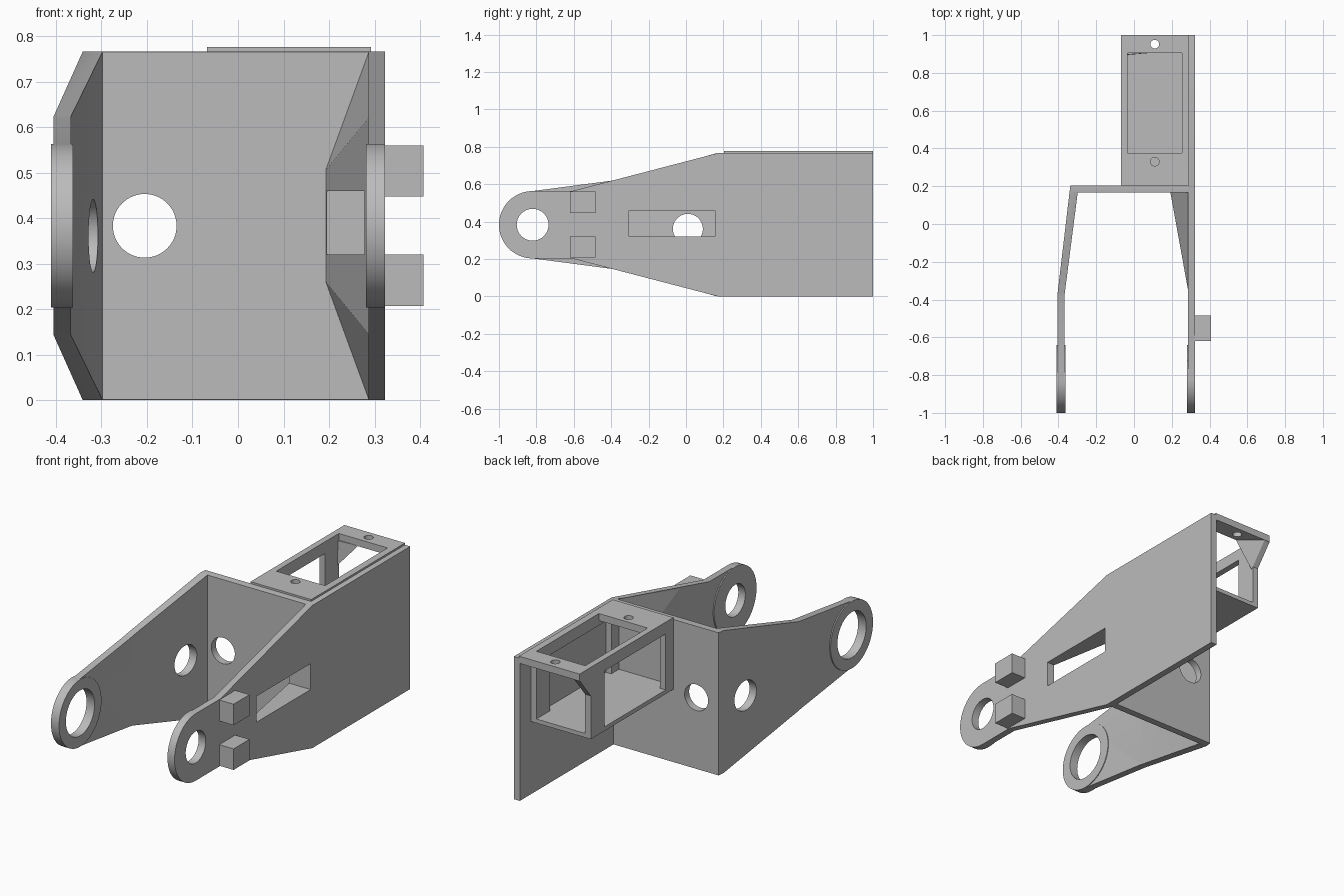
import bpy, bmesh, math
from mathutils import Vector

if "Cube" in bpy.data.objects:
    bpy.data.objects.remove(bpy.data.objects["Cube"], do_unlink=True)

grey = bpy.data.materials.new("plain grey")
grey.use_nodes = True
colour = (0.5, 0.5, 0.5, 1)
grey.diffuse_color = colour
grey.node_tree.nodes["Principled BSDF"].inputs["Base Color"].default_value = colour

MID = 0.383          # height of the pivot axis
TOP = 2 * MID
PIVOT = -0.82        # y of the pivot axis
R = 0.18             # pivot eye radius


def finish(name, bm):
    bmesh.ops.recalc_face_normals(bm, faces=bm.faces[:])
    mesh = bpy.data.meshes.new(name)
    bm.to_mesh(mesh)
    bm.free()
    mesh.materials.append(grey)
    ob = bpy.data.objects.new(name, mesh)
    bpy.context.collection.objects.link(ob)
    return ob


def prism(name, points, vector):
    bm = bmesh.new()
    face = bm.faces.new([bm.verts.new(p) for p in points])
    ext = bmesh.ops.extrude_face_region(bm, geom=[face])
    moved = [g for g in ext["geom"] if isinstance(g, bmesh.types.BMVert)]
    bmesh.ops.translate(bm, verts=moved, vec=vector)
    return finish(name, bm)


def side_prism(name, profile, x0, x1):
    return prism(name, [(x0, y, z) for y, z in profile], (x1 - x0, 0, 0))


def box(name, x0, x1, y0, y1, z0, z1):
    return side_prism(name, [(y0, z0), (y1, z0), (y1, z1), (y0, z1)], x0, x1)


def circle(a, b, r, n=64):
    return [(a + r * math.cos(math.tau * i / n), b + r * math.sin(math.tau * i / n))
            for i in range(n)]


def x_rod(name, y, z, r, x0, x1):
    return side_prism(name, circle(y, z, r), x0, x1)


def hull(name, points):
    bm = bmesh.new()
    for p in points:
        bm.verts.new(p)
    bmesh.ops.convex_hull(bm, input=bm.verts[:])
    return finish(name, bm)


def combine(ob, tool, operation="DIFFERENCE"):
    mod = ob.modifiers.new("cut", "BOOLEAN")
    mod.object, mod.operation, mod.solver = tool, operation, "EXACT"
    bpy.context.view_layer.objects.active = ob
    bpy.ops.object.modifier_apply(modifier=mod.name)
    bpy.data.objects.remove(tool, do_unlink=True)


def eye_profile(back, upper):
    """Symmetric side outline with a round eye at the front."""
    n = 32
    arc = [(PIVOT + R * math.cos(a), MID + R * math.sin(a))
           for a in (math.pi / 2 + math.pi * i / n for i in range(n + 1))]
    top = [(back, TOP)] + upper
    return top + arc + [(y, TOP - z) for y, z in reversed(top)]


# Long flat side plate with pivot eye
plate = side_prism("side_plate", eye_profile(1.0, [(0.17, TOP), (-0.61, MID + R)]), 0.287, 0.323)
eye = x_rod("side_plate_eye", PIVOT, MID, R, 0.281, 0.323)
for ob in (plate, eye):
    combine(ob, x_rod("cutter", PIVOT, MID, 0.085, 0.2, 0.4))

# Tapered gusset between the side plate and the cross wall
wall, tip = 0.166, -0.36
gusset = hull("gusset", [(0.288, wall, TOP), (0.193, wall, 0.506), (0.193, wall, 0.26),
                         (0.288, wall, 0), (0.288, tip, 0.622), (0.288, tip, 0.144)])
for ob in (plate, gusset):
    combine(ob, box("cutter", 0.1, 0.4, -0.305, 0.155, 0.32, 0.459))

# Cross wall and cranked arm, bent in plan and trimmed to the side outline
plan = [(0.29, 0.205), (-0.337, 0.205), (-0.405, -0.37), (-0.405, -1.1),
        (-0.367, -1.1), (-0.367, -0.37), (-0.298, wall), (0.29, wall)]
arm = prism("cross_wall_and_arm", [(x, y, 0) for x, y in plan], (0, 0, TOP))
combine(arm, side_prism("trim", eye_profile(0.4, [(0.17, TOP), (-0.38, 0.621)]), -0.6, 0.5),
        "INTERSECT")
arm_eye = x_rod("arm_eye", PIVOT, MID, R, -0.411, -0.363)
for ob in (arm, arm_eye):
    combine(ob, x_rod("cutter", PIVOT, MID, 0.122, -0.5, -0.3))
combine(arm, x_rod("cutter", 0.01, 0.361, 0.08, -0.5, -0.22))
combine(arm, prism("cutter", [(x, 0.1, z) for x, z in circle(-0.205, MID, 0.07)], (0, 0.2, 0)))

# Two stop blocks on the outside of the plate
for name, z in (("lower_stop", 0.207), ("upper_stop", 0.447)):
    box(name, 0.32, 0.408, -0.62, -0.485, z, z + 0.113)

# Open cradle behind the cross wall
x0, x1, y0, y1 = -0.068, 0.29, 0.204, 0.905
in0, in1 = -0.035, 0.255
lid = box("cradle_top", x0, 0.292, y0, 1.0, 0.738, 0.776)
combine(lid, box("cutter", in0, in1, 0.375, y1, 0.6, 0.9))
for y in (0.33, 0.952):
    combine(lid, prism("cutter", [(a, b, 0.6) for a, b in circle(0.11, y, 0.023, 32)], (0, 0, 0.3)))
box("cradle_floor", x0, x1, y0, y1, 0.39, 0.412)
for name, a, b in (("cradle_outer_wall", x0, in0), ("cradle_inner_wall", in1, x1)):
    side = box(name, a, b, y0, y1, 0.4, 0.745)
    combine(side, box("cutter", a - 0.05, b + (0.05 if b < 0 else -0.003), 0.27, 0.79, 0.412, 0.712))

# Corner brace under the overhanging lip
hull("lip_brace", [(x0, 1.0, 0.74), (x0, y1 - 0.01, 0.74), (x0, y1 - 0.01, 0.61),
                   (in0, y1 - 0.01, 0.61), (0.08, y1, 0.74), (in0, 1.0, 0.74)])

# Smooth the round surfaces, keep the edges crisp
for ob in bpy.context.scene.objects:
    if ob.type == "MESH":
        bpy.ops.object.select_all(action="DESELECT")
        ob.select_set(True)
        bpy.context.view_layer.objects.active = ob
        bpy.ops.object.shade_smooth_by_angle(angle=math.radians(20))
